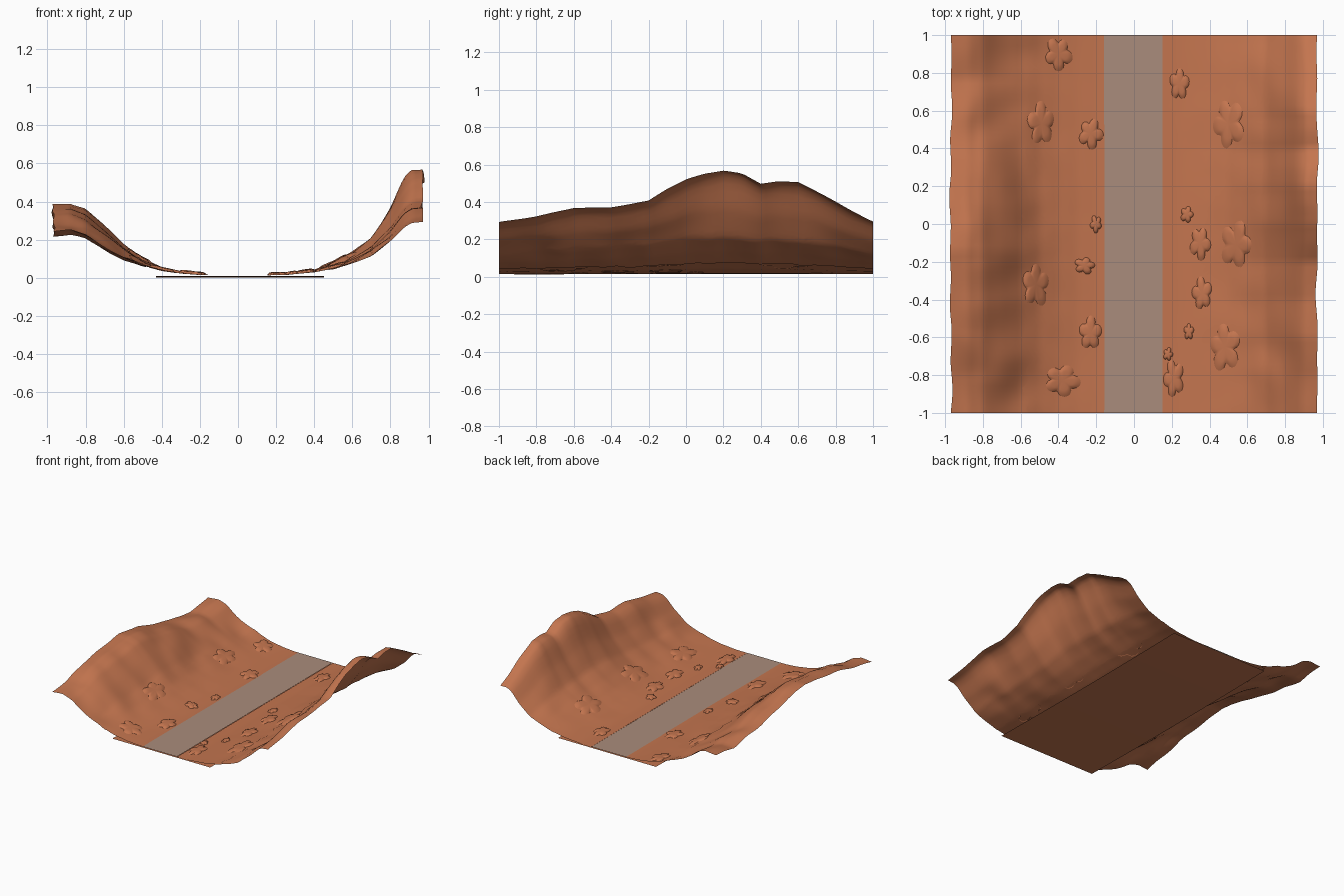
import bpy, bmesh, math, random
from mathutils import Vector, noise

if "Cube" in bpy.data.objects:
    bpy.data.objects.remove(bpy.data.objects["Cube"])

random.seed(4)


def material(name, rgb):
    m = bpy.data.materials.new(name)
    m.diffuse_color = (*rgb, 1)
    m.use_nodes = True
    m.node_tree.nodes["Principled BSDF"].inputs["Base Color"].default_value = m.diffuse_color
    return m


CLAY = material("terracotta earth", (0.55, 0.178, 0.078))
PAVING = material("road grey", (0.40, 0.265, 0.20))

# Cross-section of each bank (distance from road, share of ridge height)
PROFILE = {
    1: [(0, 0), (.25, .005), (.4, .05), (.5, .12), (.6, .23), (.7, .37),
        (.8, .64), (.87, .90), (.91, .98), (1, 1)],
    -1: [(0, 0), (.2, .01), (.3, .04), (.4, .11), (.5, .23), (.6, .42),
         (.7, .68), (.8, .92), (.88, 1), (1, .98)]}
# Ridge height along the valley (y, z)
RIDGE = {
    1: [(-1, .295), (-.8, .325), (-.6, .37), (-.4, .375), (-.2, .41), (-.1, .475),
        (0, .525), (.1, .555), (.2, .57), (.3, .555), (.4, .50), (.5, .515),
        (.6, .51), (.8, .405), (1, .295)],
    -1: [(-1, .245), (-.8, .28), (-.6, .33), (-.4, .36), (-.14, .395), (.1, .36),
         (.3, .30), (.5, .26), (.77, .22), (1, .25)]}


def lerp(points, t):
    for (a, u), (b, v) in zip(points, points[1:]):
        if t <= b:
            return u + (v - u) * max(0, t - a) / (b - a)
    return points[-1][1]


def ground(x, y):
    """Height of the terrain at a point."""
    s = 1 if x > 0 else -1
    share = lerp(PROFILE[s], abs(x))
    bump = noise.noise(Vector((x * 5, y * 5, 3))) * .025 * min(1, share * 2.5)
    bump *= 1 - max(0, (abs(x) - .85) / .15)
    return max(.01, .01 + share * (lerp(RIDGE[s], y) - .01) + bump)


def finish(name, verts, faces, mat):
    me = bpy.data.meshes.new(name)
    me.from_pydata(verts, [], faces)
    bm = bmesh.new()
    bm.from_mesh(me)
    for f in bm.faces:
        f.normal_update()
        if f.normal.z < 0:
            f.normal_flip()
        f.smooth = True
    bm.to_mesh(me)
    bm.free()
    me.materials.append(mat)
    ob = bpy.data.objects.new(name, me)
    bpy.context.collection.objects.link(ob)
    return ob


def sheet(name, left, right, height, nx, ny, mat):
    """Open sheet between two edge functions of y."""
    verts = []
    for j in range(ny + 1):
        y = -1 + 2 * j / ny
        a, b = left(y), right(y)
        for i in range(nx + 1):
            x = a + (b - a) * i / nx
            verts.append((x, y, height(x, y)))
    w = nx + 1
    faces = [(j * w + i, j * w + i + 1, (j + 1) * w + i + 1, (j + 1) * w + i)
             for j in range(ny) for i in range(nx)]
    return finish(name, verts, faces, mat)


def wave(y, seed, amount):
    return noise.noise(Vector((0, y * 4, seed))) * amount


# Flat valley floor, sagging slightly in the middle
sheet("valley_floor", lambda y: -.43, lambda y: .45,
      lambda x, y: .008 * y * y, 2, 20, CLAY)

# Road
sheet("road", lambda y: -.16, lambda y: .15, lambda x, y: .016, 1, 1, PAVING)

# Banks and overlapping verges on both sides
for s, side in ((1, "right"), (-1, "left")):
    sheet(side + "_bank", lambda y: s * (.49 + wave(y * 3, s * 7, .03)),
          lambda y: s * (.97 + wave(y, s * 9, .02)), ground, 26, 70, CLAY)
    sheet(side + "_verge", lambda y: s * .152 + (-.005 if s < 0 else 0),
          lambda y: s * (.56 + wave(y * 3, s * 5, .06)),
          lambda x, y: ground(x, y) + .004, 18, 90, CLAY)


def clump(name, cx, cy, rx, ry):
    """Low, irregularly lobed mound of soil lying on the terrain."""
    turn = random.uniform(0, 6.28)
    n, rings = 48, 5
    lobes = [random.uniform(.7, 1.05) for _ in range(5)]
    verts = [(cx, cy, ground(cx, cy) + .018)]
    for k in range(1, rings + 1):
        q = k / rings
        for i in range(n):
            a = 2 * math.pi * i / n
            # rounded petals: wide tips, narrow notches
            petal = abs(math.cos(2.5 * a)) ** .7
            size = .55 + .45 * petal * lobes[round(a * 5 / (2 * math.pi)) % 5]
            x = cx + rx * q * size * math.cos(a + turn)
            y = max(-1, min(1, cy + ry * q * size * math.sin(a + turn)))
            verts.append((x, y, ground(x, y) + .002 + .016 * math.sqrt(max(0, 1 - q ** 3))))
    faces = [(0, 1 + i, 1 + (i + 1) % n) for i in range(n)]
    for k in range(rings - 1):
        o = 1 + k * n
        faces += [(o + i, o + n + i, o + n + (i + 1) % n, o + (i + 1) % n)
                  for i in range(n)]
    finish(name, verts, faces, CLAY)


# Soil clumps scattered beside the road (x, y, radius x, radius y)
CLUMPS = [(.24, .74, .06, .1), (.5, .53, .09, .15), (.35, -.1, .06, .1),
          (.54, -.11, .09, .14), (.36, -.37, .06, .1), (.48, -.65, .09, .14),
          (.21, -.82, .06, .11), (.18, -.69, .03, .04), (.29, -.57, .03, .05),
          (.28, .05, .04, .05), (-.4, .9, .08, .1), (-.49, .53, .08, .13),
          (-.23, .48, .07, .09), (-.2, 0, .035, .05), (-.26, -.22, .06, .05),
          (-.52, -.32, .08, .13), (-.23, -.58, .07, .1), (-.38, -.83, .11, .1)]
for i, c in enumerate(CLUMPS):
    clump(f"soil_clump_{i + 1}", *c)
